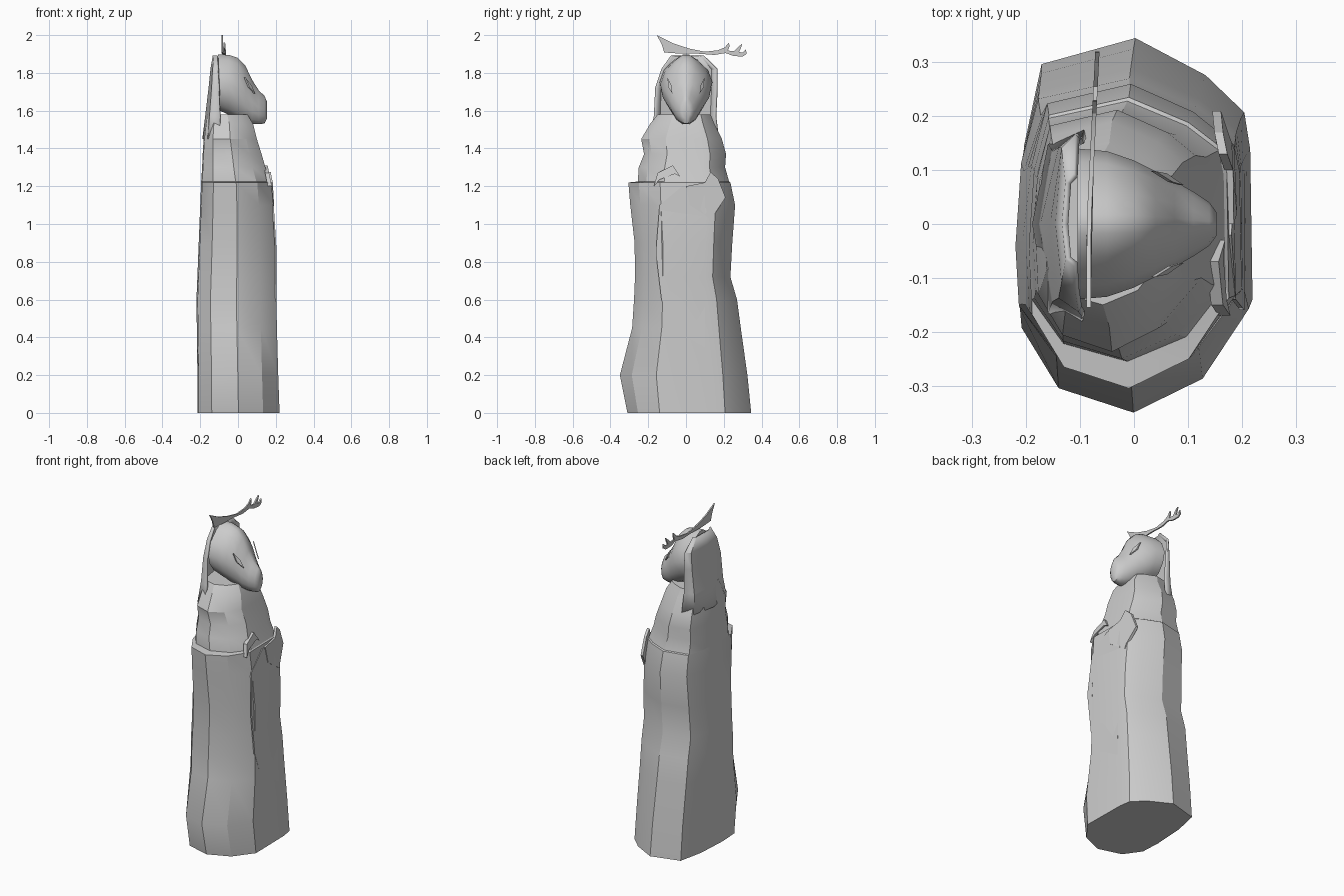
import bpy, bmesh, math

if "Cube" in bpy.data.objects:
    bpy.data.objects.remove(bpy.data.objects["Cube"])

stone = bpy.data.materials.new("light_grey")
stone.use_nodes = True
GREY = (0.6, 0.6, 0.6, 1)
stone.diffuse_color = GREY
stone.node_tree.nodes["Principled BSDF"].inputs["Base Color"].default_value = GREY


def finish(name, bm, angle=30):
    bmesh.ops.recalc_face_normals(bm, faces=bm.faces)
    mesh = bpy.data.meshes.new(name)
    bm.to_mesh(mesh)
    bm.free()
    mesh.materials.append(stone)
    ob = bpy.data.objects.new(name, mesh)
    bpy.context.collection.objects.link(ob)
    bpy.ops.object.select_all(action="DESELECT")
    ob.select_set(True)
    bpy.context.view_layer.objects.active = ob
    bpy.ops.object.shade_smooth_by_angle(angle=math.radians(angle))
    return ob


def loft(name, rings, closed=True, angle=30):
    bm = bmesh.new()
    rows = [[bm.verts.new(p) for p in ring] for ring in rings]
    n = len(rows[0])
    for a, b in zip(rows, rows[1:]):
        for i in range(n if closed else n - 1):
            j = (i + 1) % n
            bm.faces.new((a[i], a[j], b[j], b[i]))
    if closed:
        bm.faces.new(rows[0])
        bm.faces.new(rows[-1])
    return finish(name, bm, angle)


def plate(name, outline, x_at, thick):
    """Flat piece drawn in y and z, standing at depth x_at(y, z)."""
    bm = bmesh.new()
    face = bm.faces.new([bm.verts.new((x_at(y, z), y, z)) for y, z in outline])
    new = bmesh.ops.extrude_face_region(bm, geom=[face])["geom"]
    for v in new:
        if isinstance(v, bmesh.types.BMVert):
            v.co.x += thick
    return finish(name, bm, 20)


# Robe and shoulder cape: one faceted outline scaled up the body
outline = [(0, 1), (.6, .8), (.93, .6), (.98, .4), (1, -.45), (.6, -.82), (0, -1),
           (-.65, -.87), (-.97, -.55), (-1, -.15), (-.95, .42), (-.8, .86)]
# height, back, front, right side, left side
levels = [(0, -.215, .22, -.31, .345), (.2, -.215, .213, -.35, .325),
          (.45, -.218, .206, -.285, .29), (.6, -.22, .203, -.275, .27),
          (.72, -.215, .202, -.27, .235), (.9, -.208, .2, -.272, .245),
          (1.1, -.2, .188, -.295, .26), (1.22, -.195, .176, -.305, .235),
          (1.225, -.195, .17, -.255, .228), (1.3, -.19, .145, -.25, .207),
          (1.37, -.187, .125, -.222, .212), (1.45, -.182, .1, -.237, .19),
          (1.53, -.172, .08, -.19, .15), (1.58, -.165, .05, -.15, .13)]


def body_ring(z, back, front, right, left):
    mid, half = (back + front) / 2, (front - back) / 2
    return [(mid + u * half, v * (left if v > 0 else -right), z) for u, v in outline]


loft("robe", [body_ring(*lv) for lv in levels])

# Hood: open shell rising behind the head; height, back depth, rim depth, sides
hood_levels = [(1.45, -.183, -.09, -.19, .17), (1.57, -.168, -.095, -.165, .155),
               (1.72, -.15, -.1, -.158, .163), (1.82, -.14, -.105, -.125, .163),
               (1.89, -.128, -.108, -.075, .09)]
hood_rings = []
for z, back, rim, right, left in hood_levels:
    side = back + (rim - back) * .3
    hood_rings.append([(rim, right, z), (side, right * .85, z), (back, 0, z),
                       (side, left * .85, z), (rim, left, z)])
hood = loft("hood", hood_rings, closed=False)
shell = hood.modifiers.new("thickness", "SOLIDIFY")
shell.thickness = .012
shell.offset = 0

# Head: cross-sections from the back of the skull to the muzzle
# depth, bottom, top, half width, crown narrowing
sections = [(-.105, 1.6, 1.9, .14, .45), (-.05, 1.575, 1.9, .135, .45),
            (.0, 1.55, 1.883, .118, .4), (.04, 1.535, 1.84, .098, .4),
            (.075, 1.526, 1.765, .08, .4), (.11, 1.526, 1.71, .06, .5),
            (.14, 1.53, 1.68, .04, .5), (.153, 1.555, 1.65, .022, .5)]
head_rings = []
for x, low, high, wide, crown in sections:
    ring = []
    for i in range(14):
        a = 2 * math.pi * i / 14
        s = math.sin(a)
        squeeze = 1 - crown * max(s, 0) ** 2
        ring.append((x, math.cos(a) * wide * squeeze, (low + high) / 2 + s * (high - low) / 2))
    head_rings.append(ring)
loft("head", head_rings, angle=45)

# Eyes: slanted almond plates lying along the cheeks
for side, name in ((-1, "right_eye"), (1, "left_eye")):
    almond = [(.098, 1.775), (.078, 1.735), (.072, 1.69), (.094, 1.725)]
    plate(name, [(side * y, z) for y, z in almond],
          lambda y, z: .062 + (1.735 - z) * .35 - (abs(y) - .08) * .9, .008)

# Antler: thin branching blade across the crown
antler = [(-.155, 2), (-.07, 1.957), (.02, 1.928), (.1, 1.912), (.17, 1.92), (.205, 1.935),
          (.228, 1.96), (.23, 1.94), (.222, 1.918), (.255, 1.915), (.28, 1.94), (.298, 1.955),
          (.29, 1.93), (.28, 1.91), (.3, 1.908), (.318, 1.925), (.32, 1.9), (.3, 1.886),
          (.25, 1.89), (.21, 1.905), (.15, 1.895), (.06, 1.902), (-.03, 1.902), (-.115, 1.908),
          (-.13, 1.955)]
plate("antler", antler, lambda y, z: -.088 + max(y, 0) * .05, .008)

# Chest clasps and the draped front panel
plate("right_clasp", [(-.17, 1.2), (-.15, 1.27), (-.07, 1.31), (-.03, 1.25), (-.06, 1.265),
                      (-.14, 1.235)], lambda y, z: .135 + (1.31 - z) * .2, .022)
plate("left_clasp", [(0, 1.2), (.02, 1.1), (.14, 1.02), (.15, 1.05), (.21, 1.14), (.17, 1.24),
                     (.13, 1.275), (.1, 1.22)],
      lambda y, z: .165 + (1.27 - z) * .06 - max(y - .1, 0) * .25, .016)
plate("front_drape", [(-.02, 1.2), (-.14, 1.1), (-.16, .85), (-.13, .6), (-.03, .34), (.1, .35), (.1, 1.15)],
      lambda y, z: .197 - max(z - .9, 0) * .08, .008)
